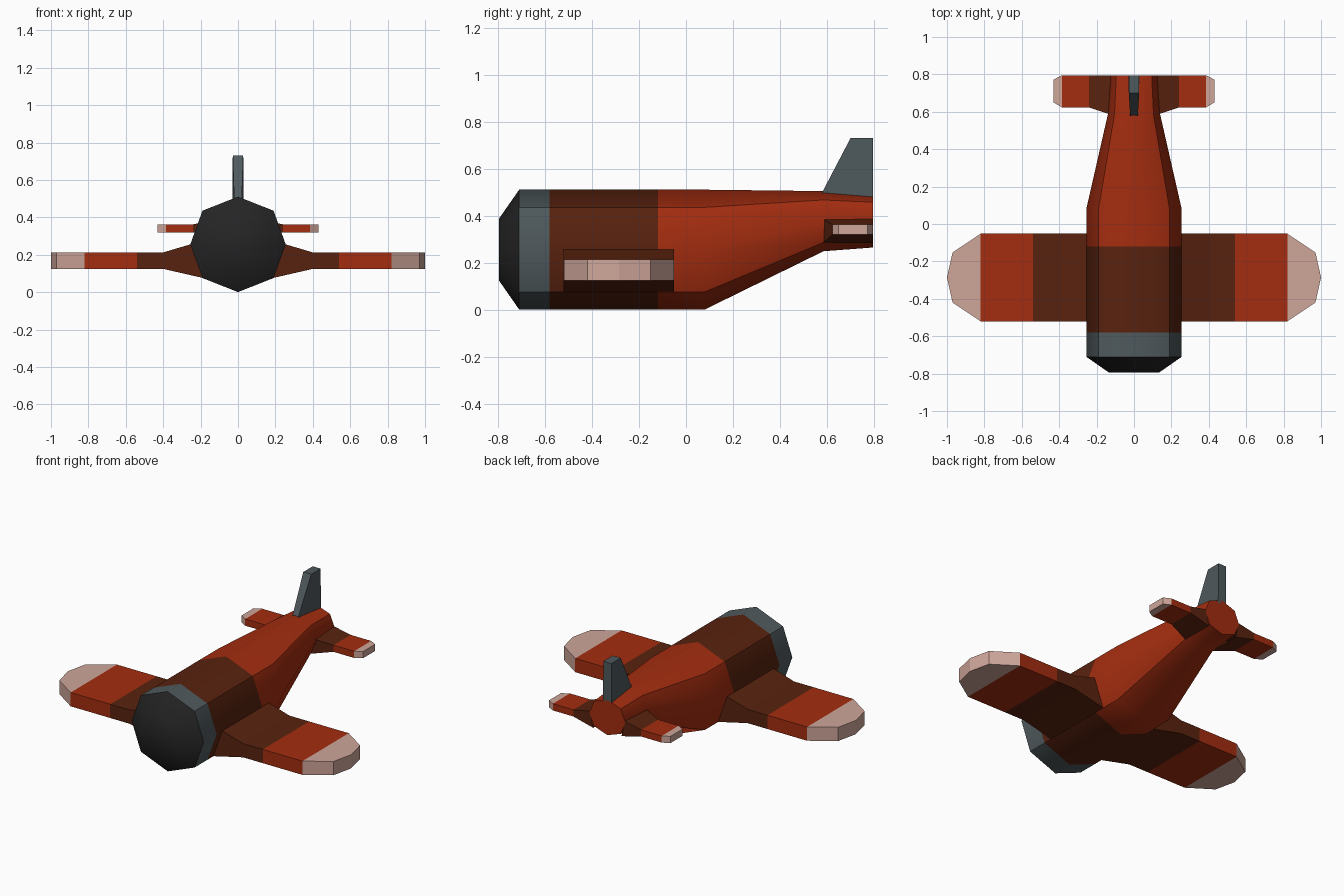
import bpy, bmesh, math

if "Cube" in bpy.data.objects:
    bpy.data.objects.remove(bpy.data.objects["Cube"])


def material(name, rgb):
    m = bpy.data.materials.new(name)
    m.diffuse_color = (*rgb, 1)
    m.use_nodes = True
    m.node_tree.nodes["Principled BSDF"].inputs["Base Color"].default_value = m.diffuse_color
    return m


ORANGE, BROWN, PINK, STEEL, BLACK = range(5)
MATS = [material("orange red", (0.37, 0.026, 0.005)),
        material("dark brown", (0.098, 0.016, 0.0045)),
        material("pale pink", (0.62, 0.38, 0.32)),
        material("steel grey", (0.078, 0.1, 0.108)),
        material("black", (0.018, 0.018, 0.018))]


def loft(name, rings, colours, cap_start=True, smooth=False, mirror=False):
    """Skin a list of equal-length rings; one colour per span."""
    bm = bmesh.new()
    loops = [[bm.verts.new(p) for p in r] for r in rings]
    n = len(rings[0])
    for a, b, c in zip(loops, loops[1:], colours):
        for i in range(n):
            j = (i + 1) % n
            bm.faces.new((a[i], a[j], b[j], b[i])).material_index = c
    if cap_start:
        bm.faces.new(loops[0]).material_index = colours[0]
    bm.faces.new(loops[-1]).material_index = colours[-1]
    bmesh.ops.remove_doubles(bm, verts=bm.verts[:], dist=0.0005)
    bmesh.ops.recalc_face_normals(bm, faces=bm.faces[:])
    me = bpy.data.meshes.new(name)
    bm.to_mesh(me)
    bm.free()
    for m in MATS:
        me.materials.append(m)
    ob = bpy.data.objects.new(name, me)
    bpy.context.collection.objects.link(ob)
    if mirror:
        ob.modifiers.new("Mirror", 'MIRROR').use_mirror_merge = False
    if smooth:
        bpy.context.view_layer.objects.active = ob
        ob.select_set(True)
        bpy.ops.object.shade_smooth_by_angle(angle=math.radians(45))
        ob.select_set(False)
    return ob


# Fuselage: eight-sided rings (y, half width, centre z, half height)
OCT = [(0, 1), (0.745, 0.706), (1, 0), (0.745, -0.706),
       (0, -1), (-0.745, -0.706), (-1, 0), (-0.745, 0.706)]
stations = [(-0.795, 0.133, 0.256, 0.133), (-0.71, 0.255, 0.256, 0.255),
            (-0.58, 0.255, 0.256, 0.255), (-0.12, 0.255, 0.256, 0.255),
            (0.08, 0.255, 0.256, 0.255), (0.585, 0.14, 0.377, 0.128),
            (0.795, 0.127, 0.378, 0.113)]
loft("fuselage", [[(w * u, y, z + h * v) for u, v in OCT] for y, w, z, h in stations],
     [BLACK, STEEL, BROWN, ORANGE, ORANGE, ORANGE], smooth=True)


# Wings: sections (x at bottom, x at top, y front, y back, z bottom, z top)
def wing(name, sections, colours):
    rings = [[(xb, y0, z0), (xb, y1, z0), (xt, y1, z1), (xt, y0, z1)]
             for xb, xt, y0, y1, z0, z1 in sections]
    loft(name, rings, colours, cap_start=False, mirror=True)


def flat(x, y0, y1, z0, z1):
    return (x, x, y0, y1, z0, z1)


Z = (0.125, 0.213)
TIP = bpy  # placeholder-free namespace guard
wing("main_wings",
     [(0.19, 0.252, -0.522, -0.052, 0.077, 0.257),
      flat(0.40, -0.52, -0.052, *Z), flat(0.54, -0.52, -0.052, *Z),
      flat(0.82, -0.52, -0.052, *Z), flat(0.97, -0.42, -0.152, *Z),
      flat(1.0, -0.286, -0.286, *Z)],
     [BROWN, BROWN, ORANGE, PINK, PINK])

T = (0.32, 0.363)
wing("tail_wings",
     [(0.10, 0.125, 0.585, 0.795, 0.285, 0.386),
      flat(0.24, 0.623, 0.795, *T), flat(0.385, 0.623, 0.795, *T),
      flat(0.43, 0.65, 0.772, *T)],
     [BROWN, ORANGE, PINK])

# Tail fin: slanted front edge, base sunk into the fuselage
loft("tail_fin",
     [[(-0.02, 0.572, 0.485), (0.02, 0.572, 0.485), (0.03, 0.795, 0.465), (-0.03, 0.795, 0.465)],
      [(-0.028, 0.70, 0.73), (0.028, 0.70, 0.73), (0.028, 0.795, 0.73), (-0.028, 0.795, 0.73)]],
     [STEEL])
